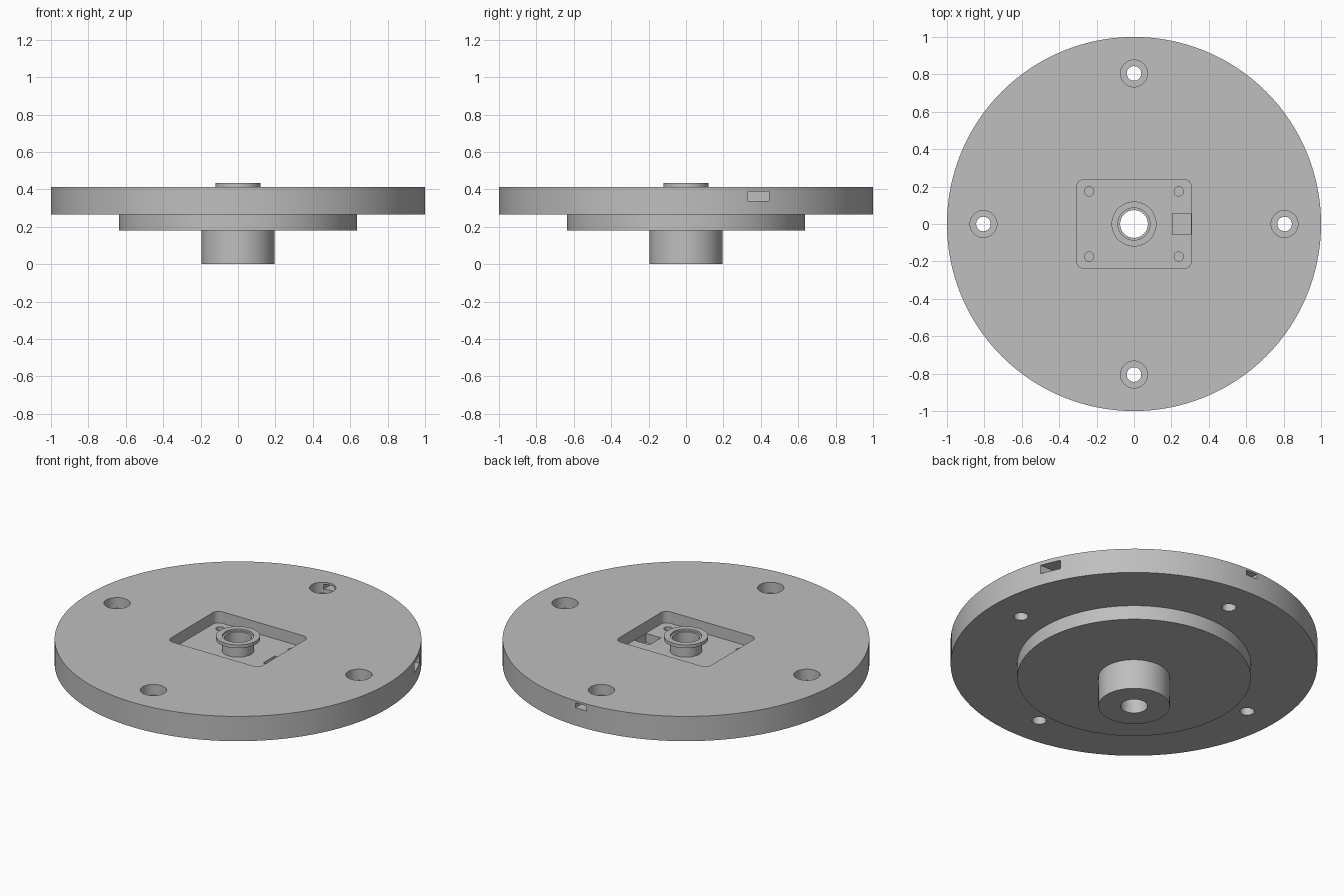
import bpy, bmesh, math
from mathutils import Matrix, Vector

if "Cube" in bpy.data.objects:
    bpy.data.objects.remove(bpy.data.objects["Cube"], do_unlink=True)

grey = bpy.data.materials.new("plain grey")
grey.use_nodes = True
colour = (0.52, 0.52, 0.52, 1)
grey.diffuse_color = colour
grey.node_tree.nodes["Principled BSDF"].inputs["Base Color"].default_value = colour


def make_object(name, bm):
    bmesh.ops.recalc_face_normals(bm, faces=bm.faces)
    mesh = bpy.data.meshes.new(name)
    bm.to_mesh(mesh)
    bm.free()
    mesh.materials.append(grey)
    obj = bpy.data.objects.new(name, mesh)
    bpy.context.collection.objects.link(obj)
    return obj


def lathe(name, profile, steps):
    """Spin a closed (radius, height) profile around z."""
    bm = bmesh.new()
    rings = []
    for i in range(steps):
        a = math.tau * i / steps
        rings.append([bm.verts.new((r * math.cos(a), r * math.sin(a), z)) for r, z in profile])
    n = len(profile)
    for i in range(steps):
        p, q = rings[i], rings[(i + 1) % steps]
        for j in range(n):
            k = (j + 1) % n
            bm.faces.new((p[j], q[j], q[k], p[k]))
    return make_object(name, bm)


def prism(name, outline, z0, z1):
    bm = bmesh.new()
    face = bm.faces.new([bm.verts.new((x, y, z0)) for x, y in outline])
    out = bmesh.ops.extrude_face_region(bm, geom=[face])
    verts = [v for v in out["geom"] if isinstance(v, bmesh.types.BMVert)]
    bmesh.ops.translate(bm, verts=verts, vec=(0, 0, z1 - z0))
    return make_object(name, bm)


def circle(x, y, r, steps=40):
    return [(x + r * math.cos(math.tau * i / steps), y + r * math.sin(math.tau * i / steps))
            for i in range(steps)]


def rectangle(x0, x1, y0, y1):
    return [(x0, y0), (x1, y0), (x1, y1), (x0, y1)]


def rounded_rectangle(hx, hy, r, steps=8):
    points = []
    for quarter, (sx, sy) in enumerate([(1, 1), (-1, 1), (-1, -1), (1, -1)]):
        for i in range(steps + 1):
            a = math.pi / 2 * (quarter + i / steps)
            points.append((sx * (hx - r) + r * math.cos(a), sy * (hy - r) + r * math.sin(a)))
    return points


def cut(target, cutter):
    mod = target.modifiers.new("cut", "BOOLEAN")
    mod.operation = "DIFFERENCE"
    mod.solver = "EXACT"
    mod.object = cutter
    bpy.context.view_layer.objects.active = target
    bpy.ops.object.modifier_apply(modifier=mod.name)
    bpy.data.objects.remove(cutter, do_unlink=True)


TOP, FLOOR, BORE = 0.414, 0.345, 0.074

# Stepped body: stem, hub and wide plate around one bore
body = lathe("stepped_disc_body", [
    (BORE, 0), (0.195, 0), (0.195, 0.18), (0.637, 0.18),
    (0.637, 0.265), (1, 0.265), (1, TOP), (BORE, TOP)], 128)

# Pocket, its deeper notch and the four small blind holes
cut(body, prism("pocket_cutter", rounded_rectangle(0.307, 0.238, 0.04), FLOOR, 0.5))
cut(body, prism("notch_cutter", rectangle(0.205, 0.306, -0.055, 0.055), 0.29, 0.4))
for sx in (-1, 1):
    for sy in (-1, 1):
        cut(body, prism("blind_hole_cutter", circle(sx * 0.24, sy * 0.174, 0.025, 24), 0.28, 0.4))

# Counterbored bolt holes
for i in range(4):
    a = math.pi / 2 * i
    x, y = 0.805 * math.cos(a), 0.805 * math.sin(a)
    cut(body, prism("bolt_head_cutter", circle(x, y, 0.072), 0.35, 0.5))
    cut(body, prism("bolt_hole_cutter", circle(x, y, 0.039), 0.2, 0.4))

# Slots in the rim
cut(body, prism("side_slot_cutter", rectangle(0.76, 1.1, 0.332, 0.445), 0.337, 0.39))
cut(body, prism("rear_slot_cutter", rectangle(-0.037, 0.037, 0.82, 1.1), 0.372, 0.402))

# Flanged collar standing in the pocket
collar = lathe("flanged_collar", [
    (BORE, FLOOR), (0.088, FLOOR), (0.088, TOP), (0.12, TOP),
    (0.12, 0.434), (0.086, 0.434), (0.086, 0.422), (BORE, 0.422)], 64)

for obj in (body, collar):
    bpy.ops.object.select_all(action="DESELECT")
    obj.select_set(True)
    bpy.context.view_layer.objects.active = obj
    bpy.ops.object.shade_smooth_by_angle(angle=math.radians(30))
